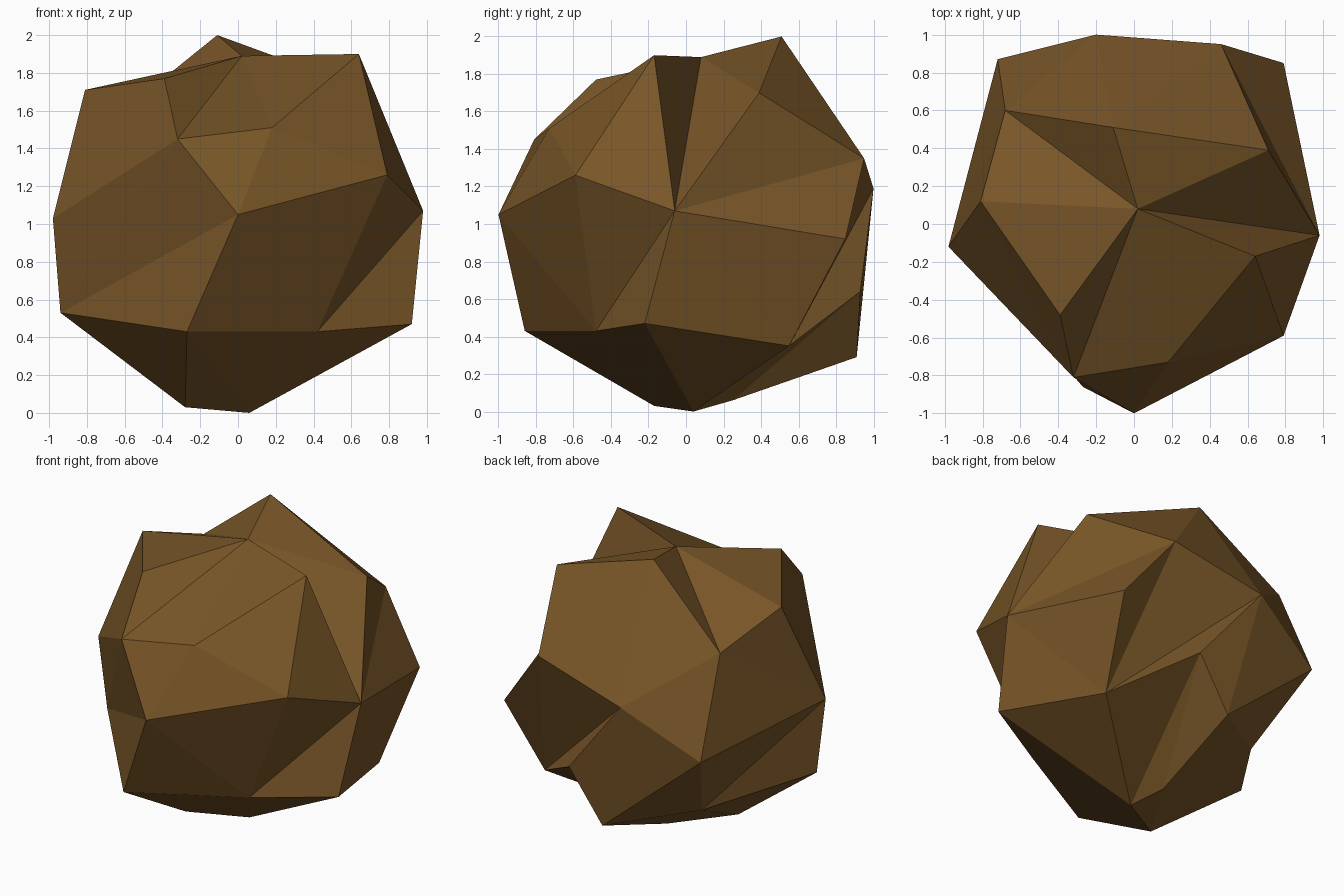
import bpy, bmesh

if "Cube" in bpy.data.objects:
    bpy.data.objects.remove(bpy.data.objects["Cube"])

# Corner points of the chipped boulder, one letter each
points = {
    # crown
    "A": (-.11, .51, 2.0), "B": (.02, .08, 1.89), "C": (.64, -.17, 1.90),
    "D": (-.81, .12, 1.71), "E": (-.39, -.48, 1.77), "R": (.71, .39, 1.70),
    "a": (-.68, .60, 1.54),
    # front shoulder
    "F": (-.32, -.81, 1.45), "G": (.18, -.73, 1.51), "I": (.79, -.59, 1.26),
    "H": (0, -1, 1.05),
    # waist
    "J": (.98, -.06, 1.07), "K": (-.98, -.12, 1.03), "S": (.46, .95, 1.35),
    "T": (-.20, 1, 1.19), "U": (.79, .85, .92), "Z": (-.72, .87, .90),
    # lower ring
    "L": (-.94, -.08, .53), "M": (-.27, -.86, .43), "N": (.42, -.48, .43),
    "O": (.92, -.22, .47), "X": (.69, .55, .35), "V": (.24, .93, .64),
    "W": (0, .91, .29), "b": (-.50, .54, .39),
    # base
    "P": (-.28, -.17, .03), "Q": (.06, .04, 0), "Y": (-.03, .25, .06),
}

# Facets as fans: first letter is the hub, the rest its neighbours in order
fans = ["BARJCGFEDaA", "JRSUXONIC", "HFGINMLF", "TASXVWZaA", "QPMNOXVYP",
        "FEDKL", "aZKD", "KZbL", "bZWYPL", "ARS", "SUX", "CGI", "MLP", "VYW"]

bm = bmesh.new()
verts = {name: bm.verts.new(co) for name, co in points.items()}
for hub, *rim in fans:
    for p, q in zip(rim, rim[1:]):
        bm.faces.new((verts[hub], verts[p], verts[q]))
bmesh.ops.recalc_face_normals(bm, faces=bm.faces)

mesh = bpy.data.meshes.new("boulder")
bm.to_mesh(mesh)
bm.free()

# Single earthy brown
brown = bpy.data.materials.new("earth brown")
brown.diffuse_color = (.19, .093, .021, 1)
brown.use_nodes = True
brown.node_tree.nodes["Principled BSDF"].inputs["Base Color"].default_value = brown.diffuse_color
mesh.materials.append(brown)
bpy.context.collection.objects.link(bpy.data.objects.new("boulder", mesh))
